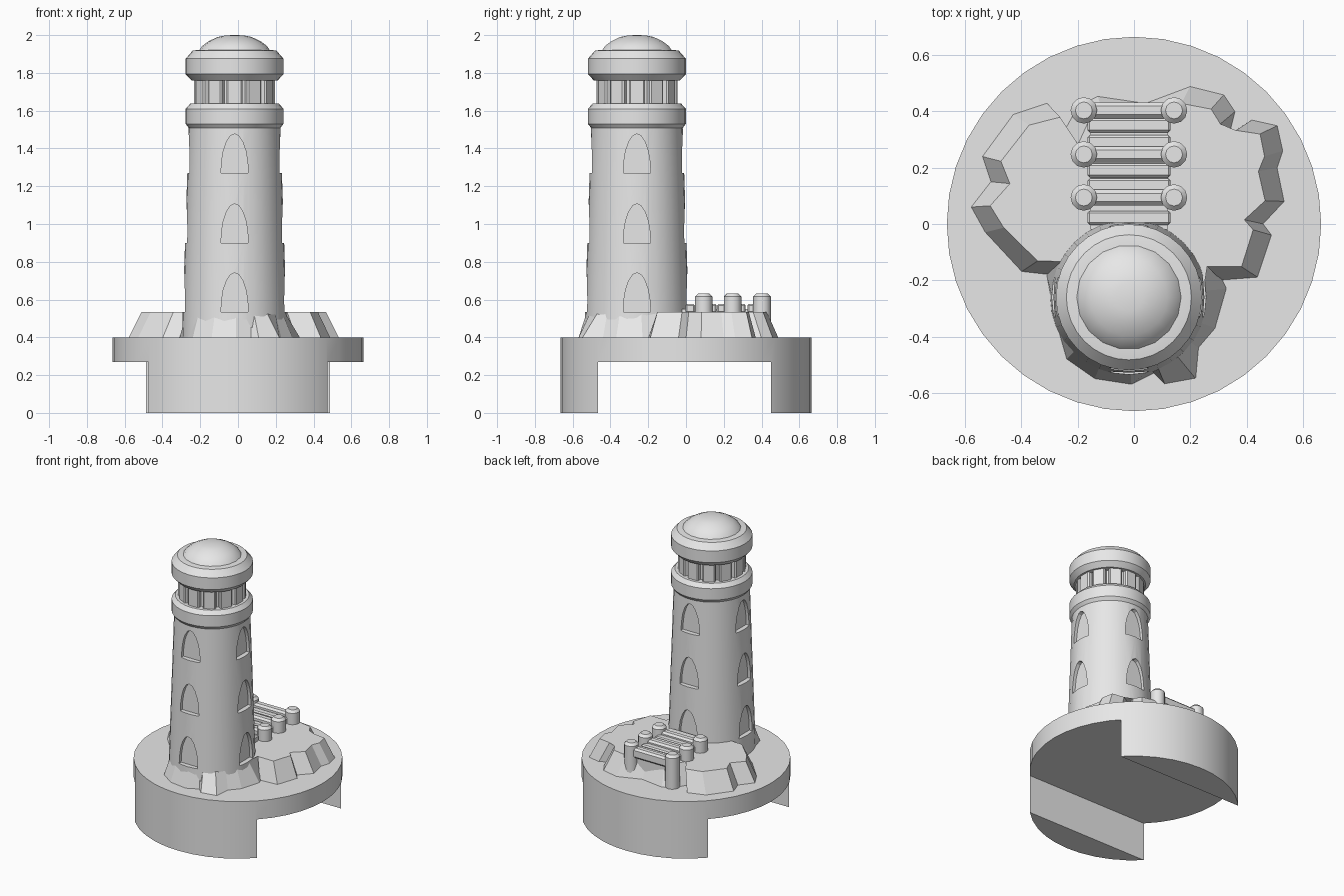
import bpy, bmesh, math
from mathutils import Matrix, Vector

cube = bpy.data.objects.get("Cube")
if cube:
    bpy.data.objects.remove(cube, do_unlink=True)

stone = bpy.data.materials.new("plain grey")
stone.use_nodes = True
stone.diffuse_color = (0.8, 0.8, 0.8, 1)
stone.node_tree.nodes["Principled BSDF"].inputs["Base Color"].default_value = (0.8, 0.8, 0.8, 1)

TOWER = Vector((-0.018, -0.26, 0))


def finish(name, bm, smooth=None):
    """Turn a bmesh into a named grey object, smooth below the given angle."""
    bmesh.ops.recalc_face_normals(bm, faces=bm.faces[:])
    mesh = bpy.data.meshes.new(name)
    bm.to_mesh(mesh)
    bm.free()
    mesh.materials.append(stone)
    if smooth:
        mesh.shade_smooth()
        mesh.set_sharp_from_angle(angle=math.radians(smooth))
    obj = bpy.data.objects.new(name, mesh)
    bpy.context.scene.collection.objects.link(obj)
    return obj


def skin(bm, rings):
    """Join equal rings of points with quads and cap both ends."""
    loops = [[bm.verts.new(p) for p in ring] for ring in rings]
    for low, high in zip(loops, loops[1:]):
        for i in range(len(low)):
            j = (i + 1) % len(low)
            bm.faces.new((low[i], low[j], high[j], high[i]))
    caps = [bm.faces.new(loops[0][::-1]), bm.faces.new(loops[-1])]
    bmesh.ops.triangulate(bm, faces=caps)


def lathe(bm, profile, centre, sides=32):
    turns = [2 * math.pi * i / sides for i in range(sides)]
    skin(bm, [[centre + Vector((r * math.cos(a), r * math.sin(a), z)) for a in turns]
              for r, z in profile])


def turned(name, profile, centre=TOWER, sides=32, smooth=30):
    bm = bmesh.new()
    lathe(bm, profile, centre, sides)
    return finish(name, bm, smooth)


def add_box(bm, x, y, z, bevel=0, matrix=Matrix()):
    """Box from (min, max) pairs, with optional chamfered edges."""
    part = bmesh.new()
    skin(part, [[(x[0], y[0], h), (x[1], y[0], h), (x[1], y[1], h), (x[0], y[1], h)] for h in z])
    bmesh.ops.dissolve_limit(part, angle_limit=0.01, verts=part.verts[:], edges=part.edges[:])
    if bevel:
        bmesh.ops.bevel(part, geom=part.edges[:], offset=bevel, segments=1, affect='EDGES')
    part.transform(matrix)
    temp = bpy.data.meshes.new("temp")
    part.to_mesh(temp)
    part.free()
    bm.from_mesh(temp)
    bpy.data.meshes.remove(temp)


def carve(obj, cutter_bm, smooth=30):
    """Subtract a cutter and keep only the result."""
    cutter = finish("cutter", cutter_bm)
    cutter.hide_render = True
    mod = obj.modifiers.new("carve", 'BOOLEAN')
    mod.operation = 'DIFFERENCE'
    mod.solver = 'EXACT'
    mod.object = cutter
    graph = bpy.context.evaluated_depsgraph_get()
    mesh = bpy.data.meshes.new_from_object(obj.evaluated_get(graph))
    obj.modifiers.clear()
    obj.data = mesh
    mesh.shade_smooth()
    mesh.set_sharp_from_angle(angle=math.radians(smooth))
    bpy.data.objects.remove(cutter, do_unlink=True)


# Round base with a channel cut through underneath
base = turned("base", [(0.664, 0), (0.664, 0.4)], Vector(), 40)
channel = bmesh.new()
add_box(channel, (-1, 1), (-0.466, 0.45), (-0.1, 0.27))
carve(base, channel)

# Rocky mound: jagged outline, sloping in to a flat top
outline = [(-.31, .43), (-.43, .39), (-.54, .24), (-.51, .15), (-.58, .06), (-.53, -.03),
           (-.40, -.17), (-.31, -.18), (-.28, -.34), (-.24, -.48), (-.14, -.55), (-.01, -.57),
           (.07, -.53), (.11, -.57), (.22, -.55), (.23, -.44), (.29, -.37), (.33, -.23),
           (.27, -.11), (.31, -.2), (.44, -.19), (.49, -.04), (.46, .0), (.535, .08), (.51, .2),
           (.53, .26), (.51, .35), (.42, .37), (.34, .32), (.36, .40), (.32, .46), (.2, .49),
           (.04, .43), (-.13, .455), (-.2, .42), (-.25, .33)]


def slope_in(p):
    """Top point of the mound; beside the tower it meets the wall."""
    near_tower = p.y < -0.21 and p.x < 0.4
    focus = TOWER if near_tower else Vector((0, 0.1, 0))
    away = p - focus
    reach = 0.265 if near_tower else away.length - 0.07
    return focus + away.normalized() * reach + Vector((0, 0, 0.535))


bm = bmesh.new()
foot = [Vector((x, y, 0)) for x, y in outline]
skin(bm, [[p + Vector((0, 0, 0.395)) for p in foot], [slope_in(p) for p in foot]])
finish("rock_mound", bm)

# Tapered tower with three recessed arched windows on each of four sides
tower = turned("tower", [(0.279, 0.395), (0.242, 1.53)])
arch = [(0.072, 0), (0.069, 0.06), (0.06, 0.115), (0.043, 0.165), (0.022, 0.197)]
arch = arch + [(0, 0.207)] + [(-w, h) for w, h in reversed(arch)]
cutters = bmesh.new()
for sill in (0.535, 0.9, 1.27):
    depth = 0.292 - 0.033 * (sill + 0.1) - 0.03
    for side in range(4):
        turn = Matrix.Rotation(side * math.pi / 2, 3, 'Z')
        skin(cutters, [[TOWER + turn @ Vector((d, w, sill + h)) for w, h in arch]
                       for d in (depth, 0.4)])
carve(tower, cutters)

# Gallery ring, lantern core, roof ring and dome
turned("gallery_ring", [(0.24, 1.505), (0.259, 1.53), (0.259, 1.61), (0.235, 1.637)])
turned("lantern_core", [(0.188, 1.62), (0.188, 1.78)])
turned("roof_ring", [(0.228, 1.76), (0.259, 1.793), (0.259, 1.875), (0.222, 1.918), (0.19, 1.922)])
turned("dome", [(0.19, 1.915), (0.172, 1.942), (0.137, 1.968), (0.09, 1.99), (0.05, 1.998),
                (0.01, 2.0)], sides=18, smooth=40)

# Upright panels around the lantern
bm = bmesh.new()
for i in range(12):
    spin = Matrix.Translation(TOWER) @ Matrix.Rotation(2 * math.pi * i / 12, 4, 'Z')
    add_box(bm, (0.17, 0.214), (-0.042, 0.042), (1.625, 1.77), 0.008, spin)
finish("lantern_panels", bm)

# Pier: solid body, planks, cross beams and six chamfered posts
rows = (0.094, 0.247, 0.403)
bm = bmesh.new()
add_box(bm, (-0.155, 0.12), (-0.02, 0.405), (0.395, 0.55))
finish("pier_body", bm)

bm = bmesh.new()
for y in (0.022, 0.137, 0.19, 0.29, 0.35):
    add_box(bm, (-0.165, 0.13), (y - 0.025, y + 0.025), (0.53, 0.577), 0.008)
finish("pier_planks", bm)

bm = bmesh.new()
for y in rows:
    add_box(bm, (-0.17, 0.135), (y - 0.028, y + 0.028), (0.53, 0.6), 0.013)
finish("pier_beams", bm)

bm = bmesh.new()
for y in rows:
    for x in (-0.178, 0.142):
        lathe(bm, [(0.047, 0.395), (0.047, 0.615), (0.03, 0.632)], Vector((x, y, 0)), 12)
finish("pier_posts", bm, 35)
